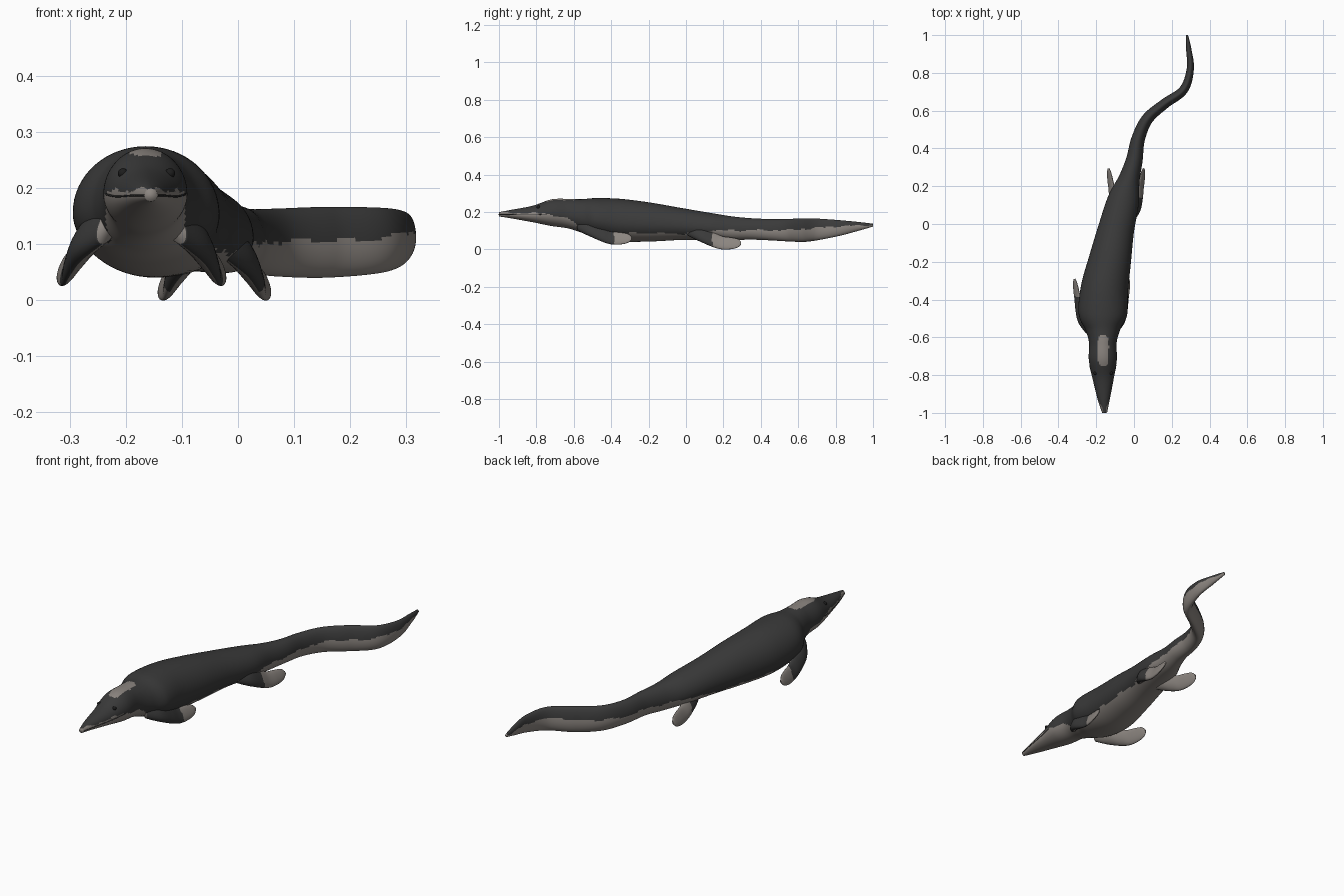
import bpy
import bmesh
import math
from mathutils import Vector

if "Cube" in bpy.data.objects:
    bpy.data.objects.remove(bpy.data.objects["Cube"])


def make_material(name, colour):
    mat = bpy.data.materials.new(name)
    mat.use_nodes = True
    mat.diffuse_color = (*colour, 1)
    shader = mat.node_tree.nodes["Principled BSDF"]
    shader.inputs["Base Color"].default_value = (*colour, 1)
    shader.inputs["Roughness"].default_value = 0.8
    return mat


charcoal = make_material("charcoal skin", (0.042, 0.042, 0.042))
pale = make_material("pale grey skin", (0.26, 0.235, 0.215))
black = make_material("eye black", (0.012, 0.012, 0.012))
DARK, LIGHT = 0, 1


def spline(stations, steps):
    """Smooth the stations with a Catmull-Rom curve through all values."""
    rows = [Vector(s) for s in stations]
    rows = [rows[0]] + rows + [rows[-1]]
    out = []
    for a, b, c, d in zip(rows, rows[1:], rows[2:], rows[3:]):
        for i in range(steps):
            t = i / steps
            out.append(b + (c - a) * t / 2
                       + (a - b * 2.5 + c * 2 - d / 2) * t ** 2
                       + (b * 1.5 - a / 2 - c * 1.5 + d / 2) * t ** 3)
    out.append(rows[-1])
    return out


def section_rings(stations, steps, sides, lean=0):
    """Elliptical sections standing across the path; lean tilts them sideways."""
    rows = spline(stations, steps)
    rings = []
    for i, (x, y, low, high, half) in enumerate(rows):
        ahead, behind = rows[min(i + 1, len(rows) - 1)], rows[max(i - 1, 0)]
        along = Vector((ahead[0] - behind[0], ahead[1] - behind[1], 0)).normalized()
        across = Vector((along.y, -along.x, 0))
        mid = low + (high - low) * 0.45
        ring = []
        for k in range(sides):
            a = math.tau * k / sides
            rise = math.sin(a) * (high - mid if k < sides / 2 else mid - low)
            shift = math.cos(a) * half - lean * rise
            ring.append(Vector((x, y, mid + rise)) + across * shift)
        rings.append(ring)
    return rings


def loft(name, rings, colour_rule):
    """Skin the rings, close the ends and colour each face by the rule."""
    bm = bmesh.new()
    loops = [[bm.verts.new(p) for p in ring] for ring in rings]
    for one, two in zip(loops, loops[1:]):
        for k in range(len(one)):
            n = (k + 1) % len(one)
            bm.faces.new((one[k], one[n], two[n], two[k]))
    bm.faces.new(loops[0])
    bm.faces.new(loops[-1])
    bmesh.ops.recalc_face_normals(bm, faces=bm.faces)
    for face in bm.faces:
        face.smooth = True
        face.material_index = colour_rule(face.calc_center_median(), face.normal)
    mesh = bpy.data.meshes.new(name)
    bm.to_mesh(mesh)
    bm.free()
    for mat in (charcoal, pale):
        mesh.materials.append(mat)
    obj = bpy.data.objects.new(name, mesh)
    bpy.context.collection.objects.link(obj)
    return obj


# Body from snout to tail tip: x, y, underside, back, half width
BODY = [
    (-.155, -1, .176, .199, .011),
    (-.16, -.93, .165, .212, .03),
    (-.163, -.82, .145, .233, .054),
    (-.165, -.72, .125, .267, .074),
    (-.165, -.63, .112, .27, .073),
    (-.165, -.56, .09, .268, .092),
    (-.165, -.48, .065, .274, .128),
    (-.157, -.35, .042, .27, .126),
    (-.127, -.19, .042, .25, .112),
    (-.095, -.03, .05, .222, .096),
    (-.055, .13, .05, .195, .083),
    (-.025, .24, .048, .177, .056),
    (.002, .34, .052, .167, .044),
    (.022, .45, .048, .162, .036),
    (.07, .555, .042, .163, .031),
    (.16, .635, .04, .166, .027),
    (.262, .71, .05, .164, .024),
    (.298, .82, .072, .156, .019),
    (.29, .925, .1, .146, .014),
    (.28, 1, .122, .137, .006),
]

# Height of the pale underside along the body
EDGE = [(-1, .197), (-.75, .192), (-.63, .165), (-.55, .11), (-.45, .09),
        (0, .082), (.12, .1), (.55, .103), (.8, .122), (1, .131)]


def edge_height(y):
    for (y0, z0), (y1, z1) in zip(EDGE, EDGE[1:]):
        if y <= y1:
            return z0 + (z1 - z0) * (y - y0) / (y1 - y0)
    return EDGE[-1][1]


def body_colour(p, normal):
    # Pale crown patch on top of the head
    crown = abs((p.x + .163) / .029) ** 4 + abs((p.y + .67) / .08) ** 4 < 1
    if crown and normal.z > 0.3:
        return LIGHT
    ripple = .003 * math.sin(p.y * 37) + .002 * math.sin(p.y * 83)
    return LIGHT if p.z < edge_height(p.y) + ripple else DARK


SIDES = 64
body_rings = section_rings(BODY, 12, SIDES)
loft("body", body_rings, body_colour)

# Mouth crease along each side of the snout
for name, k in (("left_mouth_line", 0), ("right_mouth_line", SIDES // 2)):
    path = [r[k] for r in body_rings if r[k].y < -.74]
    curve = bpy.data.curves.new(name, "CURVE")
    curve.dimensions = "3D"
    curve.bevel_depth = .0018
    curve.bevel_resolution = 1
    line = curve.splines.new("POLY")
    line.points.add(len(path) - 1)
    for point, p in zip(line.points, path):
        point.co = (*p, 1)
    curve.materials.append(charcoal)
    bpy.context.collection.objects.link(bpy.data.objects.new(name, curve))

# Eyes
for name, side in (("left_eye", 1), ("right_eye", -1)):
    bpy.ops.mesh.primitive_uv_sphere_add(
        segments=16, ring_count=10, radius=.009,
        location=(-.163 + side * .042, -.79, .226))
    eye = bpy.context.object
    eye.name = name
    eye.data.materials.append(black)
    bpy.ops.object.shade_smooth()

# Paddle from root to tip: distance outward, y, lower edge, upper edge, half thickness
PADDLE = [
    (.06, -.57, .10, .17, .02),
    (.095, -.51, .07, .155, .027),
    (.115, -.45, .043, .125, .02),
    (.126, -.40, .027, .098, .013),
    (.135, -.35, .026, .09, .01),
    (.141, -.31, .035, .082, .007),
    (.143, -.29, .052, .066, .003),
]


def paddle(name, side, centre, inset, back, drop, tip_start):
    stations = [(centre + side * (out - inset), y + back, low - drop, high - drop, half)
                for out, y, low, high, half in PADDLE]

    # Outer face dark toward the root, pale tip and inner face
    def colour(p, normal):
        outer = normal.x * side > -0.1
        return DARK if outer and p.y < tip_start else LIGHT

    loft(name, section_rings(stations, 8, 28, lean=side * .35), colour)


for word, side in (("left", 1), ("right", -1)):
    paddle(word + "_front_paddle", side, -.172, 0, 0, 0, -.385)
    paddle(word + "_rear_paddle", side, -.042, .05, .585, .026, .14)
